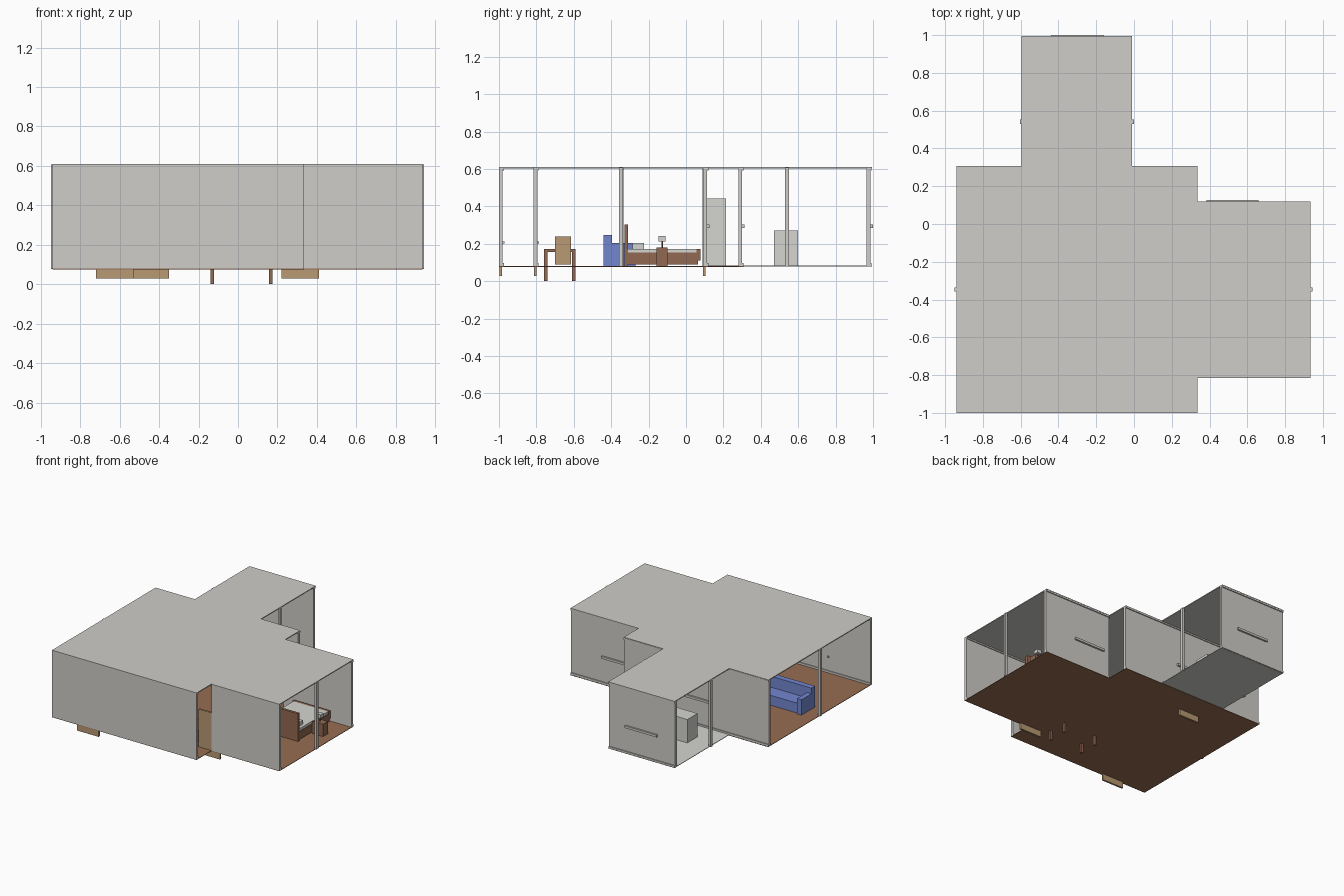
import bpy, bmesh, math
from mathutils import Matrix

if "Cube" in bpy.data.objects:
    bpy.data.objects.remove(bpy.data.objects["Cube"])


def material(name, r, g, b):
    m = bpy.data.materials.new(name)
    m.diffuse_color = (r, g, b, 1)
    m.use_nodes = True
    m.node_tree.nodes["Principled BSDF"].inputs["Base Color"].default_value = m.diffuse_color
    return m


PLASTER = material("plaster", 0.62, 0.61, 0.58)
WOOD = material("wood", 0.29, 0.14, 0.085)
FLOOR = material("floor_brown", 0.31, 0.155, 0.085)
TAN = material("tan_wood", 0.48, 0.32, 0.17)
BLUE = material("sofa_blue", 0.17, 0.24, 0.62)
WHITE = material("off_white", 0.66, 0.66, 0.63)


def box(name, x, y, z, mat):
    """Box from (min, max) pairs."""
    bm = bmesh.new()
    size = [b - a for a, b in (x, y, z)]
    mid = [(a + b) / 2 for a, b in (x, y, z)]
    bmesh.ops.create_cube(bm, size=1, matrix=Matrix.Translation(mid) @ Matrix.Diagonal((*size, 1)))
    me = bpy.data.meshes.new(name)
    bm.to_mesh(me)
    bm.free()
    me.materials.append(mat)
    ob = bpy.data.objects.new(name, me)
    bpy.context.collection.objects.link(ob)
    return ob


def cone(name, center, r1, r2, h, mat, sides=16):
    bm = bmesh.new()
    bmesh.ops.create_cone(bm, cap_ends=True, segments=sides, radius1=r1, radius2=r2,
                          depth=h, matrix=Matrix.Translation(center))
    me = bpy.data.meshes.new(name)
    bm.to_mesh(me)
    bm.free()
    me.materials.append(mat)
    ob = bpy.data.objects.new(name, me)
    bpy.context.collection.objects.link(ob)


Z0, Z1 = 0.08, 0.61


def room(name, x, y, roof_y, floor_z, floor_mat, door_x, window_x):
    # floor and roof slabs
    box(name + "_floor", x, y, (floor_z - 0.004, floor_z), floor_mat)
    box(name + "_roof", x, roof_y, (Z1 - 0.007, Z1), PLASTER)
    # front and back walls with trim along their rear faces
    for side, y0 in (("front", y[0]), ("back", y[1] - 0.028)):
        box(f"{name}_{side}_wall", x, (y0, y0 + 0.02), (Z0 - 0.002, Z1 - 0.003), PLASTER)
        for part, z in (("baseboard", (Z0, Z0 + 0.016)), ("moulding", (Z1 - 0.018, Z1 - 0.004))):
            box(f"{name}_{side}_{part}", x, (y0 + 0.019, y0 + 0.027), z, PLASTER)
    # slim posts in the middle of the open sides
    ym = (y[0] + y[1]) / 2
    for side, px in (("left", x[0]), ("right", x[1])):
        box(f"{name}_{side}_post", (px - 0.009, px + 0.009), (ym - 0.011, ym + 0.011),
            (Z0 - 0.002, Z1 - 0.003), PLASTER)
    # door set in the front wall, with knob
    box(name + "_door", door_x, (y[0] + 0.002, y[0] + 0.017), (0.028, 0.38), TAN)
    box(name + "_door_knob", (door_x[1] - 0.045, door_x[1] - 0.033),
        (y[0] + 0.016, y[0] + 0.03), (0.2, 0.212), PLASTER)
    # window strip on the back wall
    box(name + "_window_strip", window_x, (y[1] - 0.01, y[1] + 0.006), (0.284, 0.302), PLASTER)


room("main", (-0.94, 0.335), (-1.0, 0.308), (-1.0, 0.305), 0.08, FLOOR, (-0.72, -0.53), (-0.44, -0.16))
room("bedroom", (0.335, 0.935), (-0.815, 0.12), (-0.815, 0.12), 0.08, FLOOR, (0.22, 0.41), (0.385, 0.66))
room("bath", (-0.595, -0.01), (0.088, 0.994), (0.305, 0.994), 0.083, WHITE, (-0.53, -0.35), (-0.44, -0.16))

# table with legs reaching below the floor
box("table_top", (-0.14, 0.175), (-0.76, -0.59), (0.155, 0.172), WOOD)
for i, lx in enumerate((-0.13, 0.165)):
    for j, ly in enumerate((-0.75, -0.6)):
        box(f"table_leg_{i}{j}", (lx - 0.009, lx + 0.009), (ly - 0.009, ly + 0.009), (0, 0.157), WOOD)

# sofa
SX = (-0.83, -0.38)
box("sofa_back", SX, (-0.44, -0.395), (0.081, 0.248), BLUE)
box("sofa_seat", (SX[0] + 0.02, SX[1] - 0.02), (-0.4, -0.28), (0.081, 0.16), BLUE)
for n, a in (("left", SX[0]), ("right", SX[1] - 0.04)):
    box(f"sofa_{n}_arm", (a, a + 0.04), (-0.396, -0.27), (0.081, 0.203), BLUE)

# bed
BX = (0.44, 0.76)
box("bed_frame", BX, (-0.32, 0.065), (0.09, 0.152), WOOD)
box("bed_headboard", BX, (-0.33, -0.31), (0.081, 0.302), WOOD)
box("bed_footboard", BX, (0.055, 0.077), (0.11, 0.172), WOOD)
box("mattress", (BX[0] + 0.01, BX[1] - 0.005), (-0.31, 0.055), (0.15, 0.172), WHITE)
for n, a in (("left", 0.47), ("right", 0.62)):
    box(f"{n}_pillow", (a, a + 0.11), (-0.285, -0.225), (0.17, 0.203), WHITE)

# nightstand and lamp
box("nightstand", (0.765, 0.86), (-0.158, -0.098), (0.081, 0.18), WOOD)
cone("lamp_stem", (0.812, -0.128, 0.2), 0.004, 0.004, 0.05, WOOD, 8)
box("lamp_shade", (0.793, 0.831), (-0.147, -0.109), (0.213, 0.242), WHITE)

# dresser, tall cabinet and washstand
box("dresser", (0.55, 0.75), (-0.7, -0.615), (0.09, 0.238), TAN)
box("tall_cabinet", (-0.25, -0.1), (0.112, 0.215), (0.084, 0.442), WHITE)
box("washstand", (-0.43, -0.2), (0.47, 0.598), (0.084, 0.27), WHITE)
